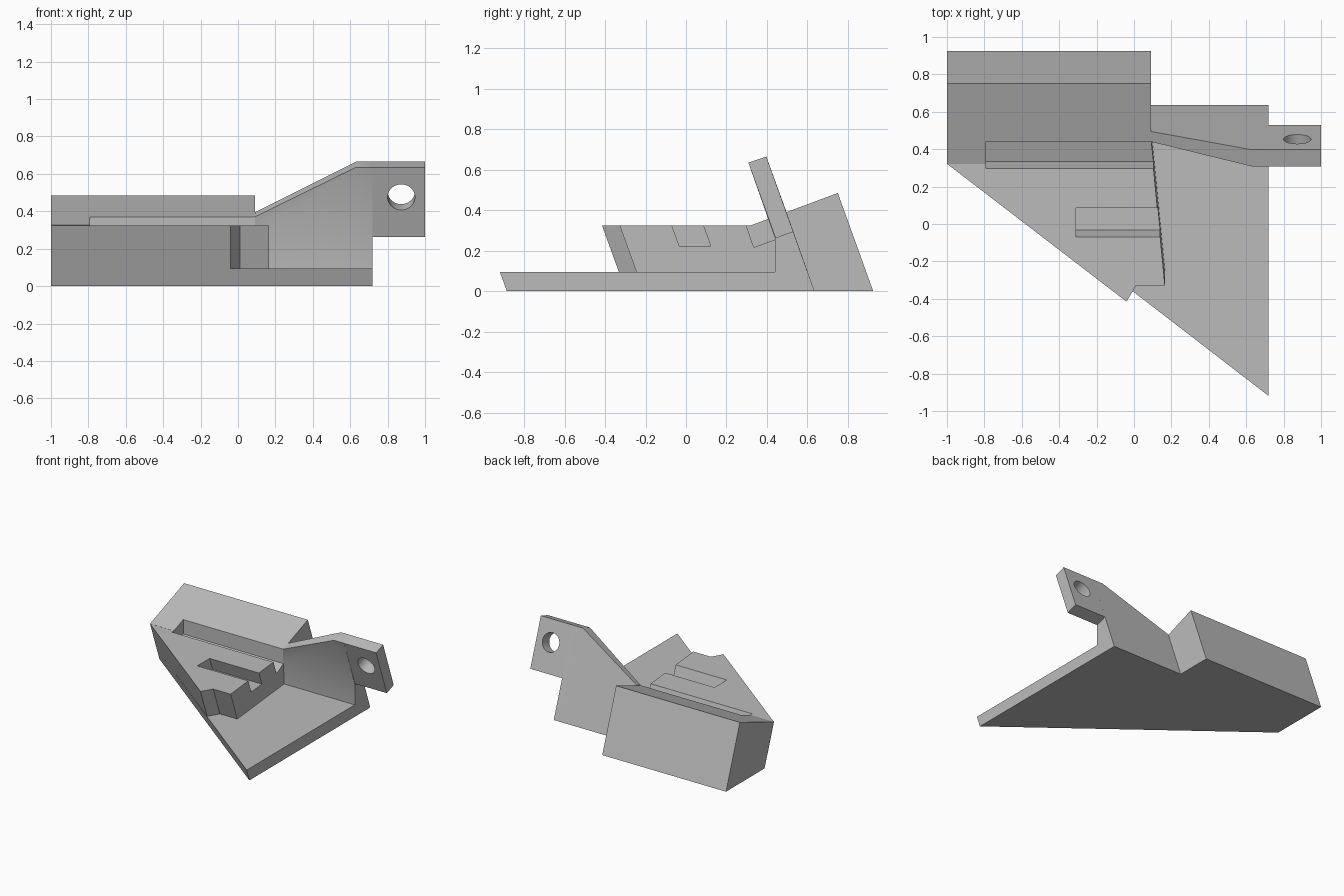
import bpy, bmesh, math
from mathutils import Vector, Matrix

cube = bpy.data.objects.get("Cube")
if cube:
    bpy.data.objects.remove(cube, do_unlink=True)

grey = bpy.data.materials.new("plain_grey")
grey.use_nodes = True
grey.diffuse_color = (0.5, 0.5, 0.5, 1)
grey.node_tree.nodes["Principled BSDF"].inputs["Base Color"].default_value = (0.5, 0.5, 0.5, 1)

LEAN = 0.362  # forward lean per unit of height


def make(name, bm):
    bmesh.ops.recalc_face_normals(bm, faces=bm.faces)
    mesh = bpy.data.meshes.new(name)
    bm.to_mesh(mesh)
    bm.free()
    mesh.materials.append(grey)
    obj = bpy.data.objects.new(name, mesh)
    bpy.context.collection.objects.link(obj)
    return obj


def loft(name, sections):
    """Solid through matching closed sections, capped at both ends."""
    bm = bmesh.new()
    rings = [[bm.verts.new(p) for p in s] for s in sections]
    for a, b in zip(rings, rings[1:]):
        for i in range(len(a)):
            j = (i + 1) % len(a)
            bm.faces.new((a[i], a[j], b[j], b[i]))
    bm.faces.new(rings[0])
    bm.faces.new(rings[-1])
    return make(name, bm)


def leaning_prism(name, outline, z_outline, z0, z1):
    """Footprint given at z_outline, extruded along the lean direction."""
    return loft(name, [[(x, y - LEAN * (z - z_outline), z) for x, y in outline]
                       for z in (z0, z1)])


def side_profile(name, stations):
    return loft(name, [[(x, y, z) for y, z in prof] for x, prof in stations])


def cut(obj, cutter):
    mod = obj.modifiers.new("cut", "BOOLEAN")
    mod.operation = "DIFFERENCE"
    mod.solver = "EXACT"
    mod.object = cutter
    bpy.context.view_layer.objects.active = obj
    bpy.ops.object.modifier_apply(modifier=mod.name)


# base plate and raised deck
base = leaning_prism("base_plate", [(-1, .44), (.72, -.885), (.72, .635), (-1, .635)],
                     0, 0, .095)
deck = leaning_prism("raised_deck", [(-1, .322), (-.04, -.415), (.012, -.328), (.165, -.328),
                                     (.09, .44), (.09, .6), (-1, .6)], .325, .095, .325)

# rear block with sloping top
block_side = [(.925, 0), (.75, .485), (.322, .326), (.44, 0)]
rear = side_profile("rear_block", [(-1, block_side), (.09, block_side)])

# arm wall rising towards the lug, its front twisting into the lean
low = [(.44, 0), (.44, .26), (.44, .37), (.495, .395), (.635, 0)]
high = [(.44, 0), (.44, .26), (.308, .635), (.397, .665), (.635, 0)]
arm = side_profile("arm_wall", [(.09, low), (.63, high), (.72, high)])

# lug at the arm end
lug_side = [(.443, .262), (.308, .635), (.397, .665), (.53, .293)]
lug = side_profile("arm_lug", [(.72, lug_side), (1, lug_side)])

# slots, open towards the inner side
long_side = [(.26, .434), (.335, .217), (.44, .255), (.44, .6), (.26, .6)]
long_slot = side_profile("long_slot_cutter", [(-.79, long_side), (.3, long_side)])
short_slot = leaning_prism("short_slot_cutter", [(-.31, -.07), (.3, -.07), (.3, .085), (-.31, .085)],
                           .325, .222, .4)

# round hole square to the lug
bm = bmesh.new()
axis = Vector((0, 1, LEAN)).normalized()
spin = Vector((0, 0, 1)).rotation_difference(axis).to_matrix().to_4x4()
bmesh.ops.create_cone(bm, cap_ends=True, segments=48, radius1=.073, radius2=.073, depth=.5,
                      matrix=Matrix.Translation((.873, .412, .492)) @ spin)
hole = make("hole_cutter", bm)

for obj, cutter in ((deck, long_slot), (rear, long_slot), (deck, short_slot), (lug, hole)):
    cut(obj, cutter)
for cutter in (long_slot, short_slot, hole):
    bpy.data.objects.remove(cutter, do_unlink=True)

# shading
bpy.ops.object.select_all(action="DESELECT")
for obj in (base, deck, rear, arm, lug):
    obj.select_set(True)
bpy.context.view_layer.objects.active = base
bpy.ops.object.shade_smooth_by_angle(angle=math.radians(30))
